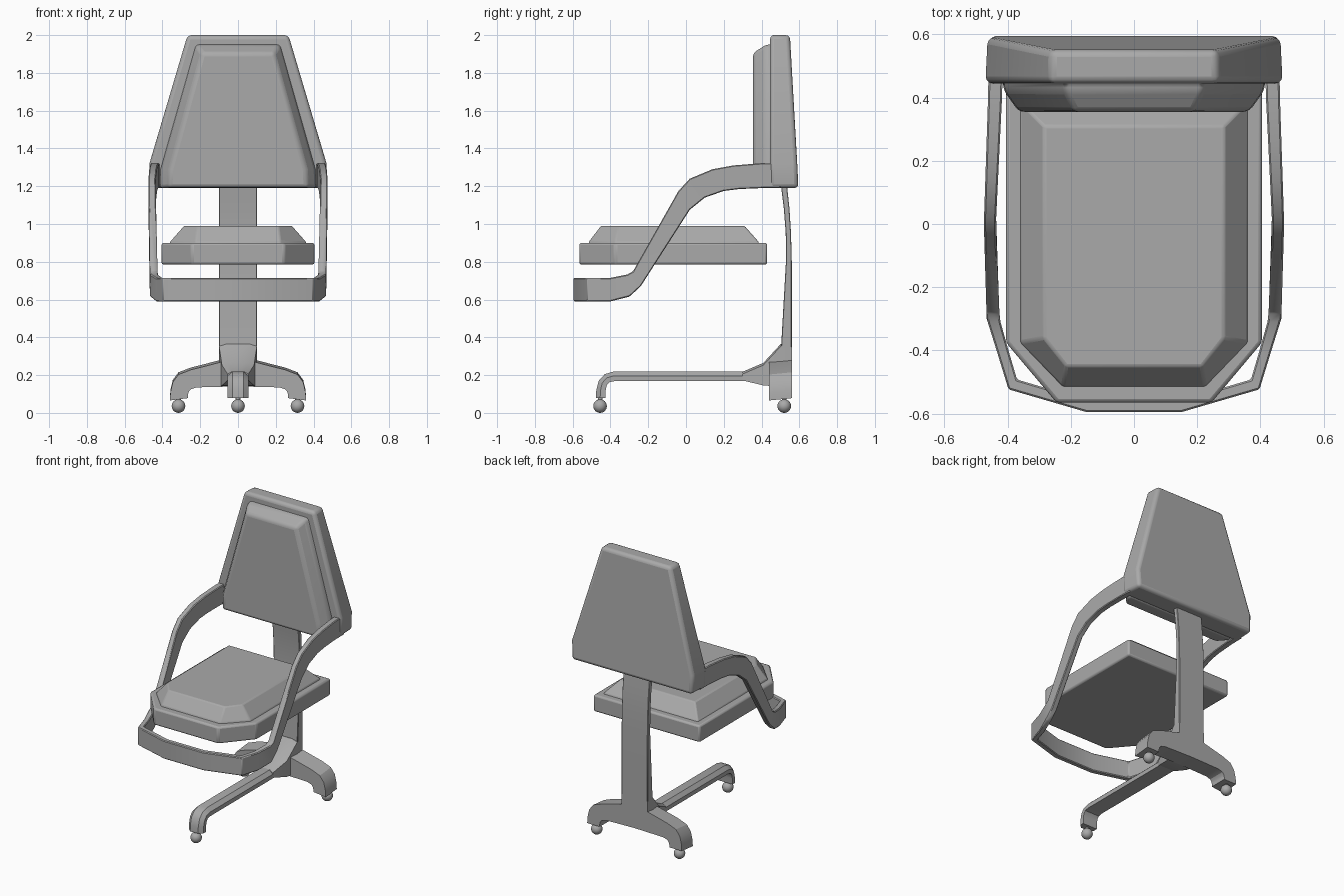
import bpy, bmesh, math

cube = bpy.data.objects.get("Cube")
if cube:
    bpy.data.objects.remove(cube, do_unlink=True)

grey = bpy.data.materials.new("mid grey")
grey.use_nodes = True
colour = (0.4, 0.4, 0.4, 1)
grey.diffuse_color = colour
grey.node_tree.nodes["Principled BSDF"].inputs["Base Color"].default_value = colour


def finish(obj, bevel=0, segments=2):
    obj.data.materials.append(grey)
    if bevel:
        mod = obj.modifiers.new("soft edges", "BEVEL")
        mod.width, mod.segments = bevel, segments
        mod.limit_method, mod.angle_limit = "ANGLE", math.radians(25)
    bpy.ops.object.select_all(action="DESELECT")
    obj.select_set(True)
    bpy.context.view_layer.objects.active = obj
    bpy.ops.object.shade_smooth_by_angle(angle=math.radians(32))
    return obj


def loft(name, rings, bevel=0, segments=2, mirror=False, cap_end=True):
    """Skin a series of equal-sized point rings and cap the ends."""
    bm = bmesh.new()
    rows = [[bm.verts.new(p) for p in ring] for ring in rings]
    n = len(rows[0])
    for a, b in zip(rows, rows[1:]):
        for i in range(n):
            j = (i + 1) % n
            bm.faces.new((a[i], a[j], b[j], b[i]))
    bm.faces.new(rows[0])
    if cap_end:
        bm.faces.new(rows[-1])
    bmesh.ops.recalc_face_normals(bm, faces=bm.faces)
    mesh = bpy.data.meshes.new(name)
    bm.to_mesh(mesh)
    bm.free()
    obj = bpy.data.objects.new(name, mesh)
    bpy.context.collection.objects.link(obj)
    if mirror:
        obj.modifiers.new("mirror", "MIRROR")
    return finish(obj, bevel, segments)


def both_sides(half):
    """Complete a half outline of (x, v) points across x = 0."""
    return half + [(-x, v) for x, v in reversed(half)]


def interp(table, t):
    for (t0, v0), (t1, v1) in zip(table, table[1:]):
        if t <= t1:
            return v0 + (v1 - v0) * max(0, t - t0) / (t1 - t0)
    return table[-1][1]


# Backrest shell, thicker towards its lower edge
shell = both_sides([(0.465, 1.19), (0.47, 1.32), (0.268, 2.0)])
loft("backrest_shell", [
    [(x, 0.445, z) for x, z in shell],
    [(x * 0.985, 0.595 - max(0, z - 1.25) * 0.06, z) for x, z in shell]], 0.022, 3)

# Backrest cushion
pad_back = both_sides([(0.415, 1.19), (0.41, 1.29), (0.222, 1.95)])
pad_front = both_sides([(0.365, 1.195), (0.36, 1.29), (0.19, 1.905)])
loft("backrest_cushion", [
    [(x, 0.46, z) for x, z in pad_back],
    [(x, 0.425, z) for x, z in pad_back],
    [(x, 0.355, z) for x, z in pad_front]], 0.02, 3)

# Armrest band: upper and lower edges in side profile, then around the front
upper = [(0.50, 1.32), (0.40, 1.322), (0.25, 1.31), (0.14, 1.29), (0.02, 1.24),
         (-0.04, 1.175), (-0.28, 0.75), (-0.31, 0.733), (-0.40, 0.715)]
lower = [(0.50, 1.19), (0.40, 1.19), (0.28, 1.185), (0.20, 1.175), (0.10, 1.14),
         (0.02, 1.075), (-0.24, 0.67), (-0.30, 0.615), (-0.40, 0.59)]
outer = [(-0.52, 0.397), (-0.30, 0.466), (0.0, 0.475), (0.45, 0.46)]
inner = [(-0.49, 0.372), (-0.30, 0.425), (0.0, 0.437), (0.45, 0.415)]
rings = [[(interp(outer, u[0]), *u), (interp(inner, u[0]), *u),
          (interp(inner, l[0]), *l), (interp(outer, l[0]), *l)]
         for u, l in zip(upper, lower)]
front_band = [((0.397, -0.523), (0.37, -0.492)),
              ((0.15, -0.595), (0.14, -0.56)),
              ((0, -0.595), (0, -0.56))]
for out, inn in front_band:
    rings.append([(*out, 0.715), (*inn, 0.715), (*inn, 0.59), (*out, 0.59)])
loft("armrest_band", rings, 0.005, 1, mirror=True, cap_end=False)

# Seat pan and its sloped cushion
pan = both_sides([(0.405, 0.43), (0.405, -0.375), (0.245, -0.565)])
loft("seat_pan", [[(x, y, z) for x, y in pan] for z in (0.785, 0.9)], 0.012)
pad_low = both_sides([(0.36, 0.385), (0.36, -0.375), (0.225, -0.515)])
pad_high = both_sides([(0.285, 0.31), (0.285, -0.36), (0.215, -0.45)])
loft("seat_cushion", [
    [(x, y, 0.89) for x, y in pad_low],
    [(x, y, 0.905) for x, y in pad_low],
    [(x, y, 0.99) for x, y in pad_high]], 0.014)

# Support column, slightly bowed
column = [(1.2, 0.503, 0.535), (1.08, 0.518, 0.548), (0.95, 0.528, 0.556),
          (0.8, 0.529, 0.56), (0.34, 0.503, 0.56)]
loft("support_column", [
    [(-0.1, f, z), (0.1, f, z), (0.1, b, z), (-0.1, b, z)] for z, f, b in column], 0.003, 1)

# Hub flaring from the column into the front leg
hub = [(0.56, 0.1, 0.14, 0.36), (0.502, 0.1, 0.14, 0.365),
       (0.41, 0.085, 0.145, 0.265), (0.30, 0.055, 0.172, 0.218)]
loft("base_hub", [
    [(-w, y, lo), (w, y, lo), (w, y, hi - 0.012), (w * 0.6, y, hi),
     (-w * 0.6, y, hi), (-w, y, hi - 0.012)] for y, w, lo, hi in hub])

# Side legs, arched down to the feet
leg_top = [(0.0, 0.30), (0.1, 0.278), (0.25, 0.24), (0.315, 0.215),
           (0.345, 0.175), (0.358, 0.12), (0.36, 0.078)]
leg_low = [(0.0, 0.14), (0.1, 0.138), (0.22, 0.135), (0.25, 0.125),
           (0.262, 0.11), (0.265, 0.095), (0.265, 0.078)]
loft("side_legs", [
    [(u[0], 0.44, u[1] - 0.012), (u[0], 0.56, u[1]),
     (l[0], 0.56, l[1]), (l[0], 0.44, l[1])] for u, l in zip(leg_top, leg_low)],
     mirror=True, cap_end=True)

# Front leg with chamfered top, curving down to the foot
front_top = [(0.32, 0.22), (-0.38, 0.22), (-0.43, 0.205), (-0.462, 0.17),
             (-0.475, 0.12), (-0.477, 0.078)]
front_low = [(0.32, 0.168), (-0.38, 0.168), (-0.407, 0.162), (-0.42, 0.145),
             (-0.425, 0.12), (-0.427, 0.078)]
rings = []
for u, l in zip(front_top, front_low):
    mid = [a + (b - a) * 0.45 for a, b in zip(u, l)]
    rings.append([(-0.03, *u), (0.03, *u), (0.055, *mid), (0.055, *l),
                  (-0.055, *l), (-0.055, *mid)])
loft("front_leg", rings)

# Ball casters with short stems
for name, x, y in (("left", 0.315, 0.52), ("right", -0.315, 0.52), ("front", 0, -0.455)):
    bpy.ops.mesh.primitive_uv_sphere_add(segments=20, ring_count=12, radius=0.036,
                                         location=(x, y, 0.036))
    ball = bpy.context.object
    ball.name = name + "_caster"
    finish(ball)
    bpy.ops.mesh.primitive_cylinder_add(vertices=12, radius=0.012, depth=0.03,
                                        location=(x, y, 0.075))
    stem = bpy.context.object
    stem.name = name + "_caster_stem"
    finish(stem)
